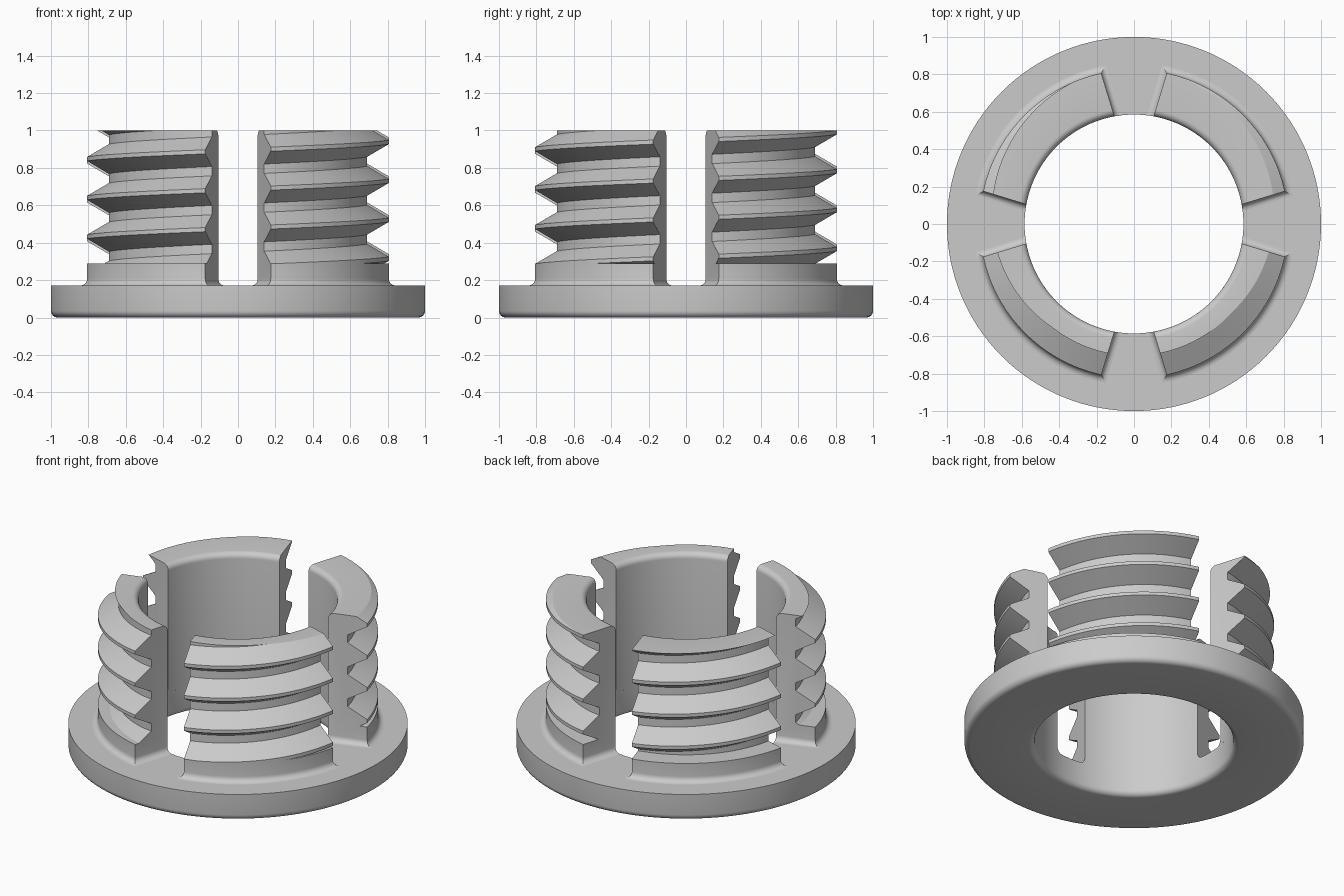
import bpy, bmesh
from math import sin, cos, pi, asin, atan, sqrt

cube = bpy.data.objects.get("Cube")
if cube:
    bpy.data.objects.remove(cube, do_unlink=True)

BORE, CREST, ROOT = 0.585, 0.825, 0.705      # radii
FLOOR, COLLAR, TOP = 0.17, 0.29, 1.0         # heights
FIL = 0.036                                  # fillet radius
PITCH, PHASE = 0.208, 0.737                  # right-handed thread
CREST_HALF, ROOT_HALF = 0.011, 0.025
SLOT_ANGLE, SLOT_APEX = atan(0.305), 0.232   # tapered slot sides
COLUMNS = 40

grey = bpy.data.materials.new("plain grey")
grey.use_nodes = True
colour = (0.6, 0.6, 0.6, 1)
grey.diffuse_color = colour
grey.node_tree.nodes["Principled BSDF"].inputs["Base Color"].default_value = colour


def finish(bm, name):
    bmesh.ops.recalc_face_normals(bm, faces=bm.faces[:])
    mesh = bpy.data.meshes.new(name)
    bm.to_mesh(mesh)
    bm.free()
    obj = bpy.data.objects.new(name, mesh)
    bpy.context.collection.objects.link(obj)
    mesh.materials.append(grey)
    bpy.ops.object.select_all(action='DESELECT')
    obj.select_set(True)
    bpy.context.view_layer.objects.active = obj
    bpy.ops.object.shade_smooth_by_angle(angle=pi / 7)
    return obj


def arc(cx, cz, rad, a0, a1, n=6):
    return [(cx + rad * cos(a0 + (a1 - a0) * i / n),
             cz + rad * sin(a0 + (a1 - a0) * i / n)) for i in range(n + 1)]


# Flange: revolved ring with rounded lower edges
profile = [(BORE, FLOOR)] + arc(BORE + FIL, FIL, FIL, pi, 1.5 * pi)
profile += arc(1 - FIL, FIL, FIL, -pi / 2, 0) + [(1, FLOOR)]
bm = bmesh.new()
SEG = 128
rings = [[bm.verts.new((r * cos(2 * pi * i / SEG), r * sin(2 * pi * i / SEG), z))
          for r, z in profile] for i in range(SEG)]
for i in range(SEG):
    a, b = rings[i], rings[(i + 1) % SEG]
    for j in range(len(profile)):
        k = (j + 1) % len(profile)
        bm.faces.new((a[j], b[j], b[k], a[k]))
finish(bm, "flange")


def half_span(r):
    """Angle from the post centre to the slot side at radius r."""
    return pi / 4 - SLOT_ANGLE + asin(SLOT_APEX * sin(SLOT_ANGLE) / r)


def flare(z):
    """Outward spread of the fillet at the foot of a post."""
    h = min(z - FLOOR, FIL)
    return FIL - sqrt(max(0, FIL ** 2 - (FIL - h) ** 2))


def thread_points(centre, s):
    """Thread section at one column, clipped between collar and top."""
    raw = []
    for k in range(-4, 3):
        for r, dz in ((ROOT, -PITCH / 2 + ROOT_HALF), (CREST, -CREST_HALF),
                      (CREST, CREST_HALF), (ROOT, PITCH / 2 - ROOT_HALF)):
            theta = centre + s * half_span(r)
            raw.append((r, PHASE + PITCH * (k + theta / (2 * pi)) + dz))

    def radius(z):
        for (r0, z0), (r1, z1) in zip(raw, raw[1:]):
            if z0 <= z <= z1:
                return r0 + (r1 - r0) * (z - z0) / (z1 - z0)
        return ROOT

    out = []
    for r, z in raw:
        c = min(max(z, COLLAR), TOP)
        out.append((r if c == z else radius(c), c))
    return out


FOOT = [FLOOR + FIL * (1 - cos(pi / 2 * i / 6)) for i in range(7)]


def make_post(name, centre):
    bm = bmesh.new()
    cache = {}

    def vert(r, z, s):
        a = centre + s * (half_span(r) + flare(z) / r)
        co = (r * cos(a), r * sin(a), z)
        key = tuple(round(c, 5) for c in co)
        if key not in cache:
            cache[key] = bm.verts.new(co)
        return cache[key]

    def face(verts):
        verts = list(dict.fromkeys(verts))
        if len(verts) > 2 and not bm.faces.get(verts):
            bm.faces.new(verts)

    columns = []
    for i in range(COLUMNS + 1):
        s = 2 * i / COLUMNS - 1
        inner = [(BORE, z) for z in FOOT]
        inner += arc(BORE + FIL, TOP - FIL, FIL, pi, pi / 2)
        outer = [(CREST + flare(z), z) for z in FOOT]
        outer += [(CREST, COLLAR)] + thread_points(centre, s)
        columns.append(([vert(r, z, s) for r, z in inner],
                        [vert(r, z, s) for r, z in outer]))

    # Bore, threaded outside, top and underside
    loops = [inn + out[::-1] for inn, out in columns]
    for a, b in zip(loops, loops[1:]):
        for j in range(len(a)):
            k = (j + 1) % len(a)
            face((a[j], a[k], b[k], b[j]))
    # Slot sides: curved foot, then one flat face
    n = len(FOOT) - 1
    for inn, out in (columns[0], columns[-1]):
        for j in range(n):
            face((inn[j], inn[j + 1], out[j + 1], out[j]))
        face(inn[n:] + out[n:][::-1])
    return finish(bm, name)


names = ("back_left_post", "back_right_post", "front_right_post", "front_left_post")
for i, name in enumerate(names):
    make_post(name, pi / 4 + i * pi / 2)
